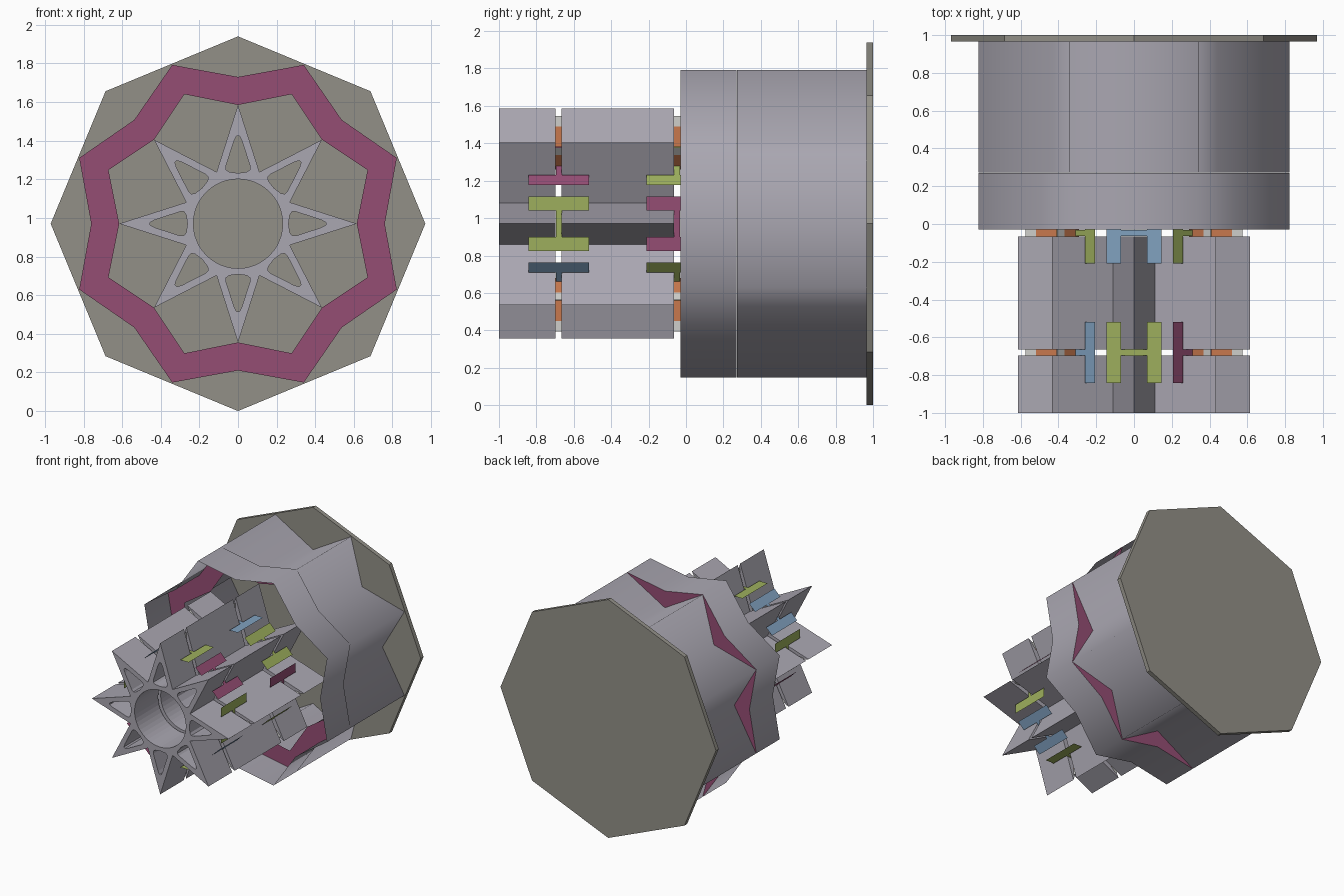
import bpy, bmesh, math
from mathutils import Matrix

if "Cube" in bpy.data.objects:
    bpy.data.objects.remove(bpy.data.objects["Cube"])

CZ = 0.97  # height of the long axis


def mat(name, rgb):
    m = bpy.data.materials.new(name)
    m.diffuse_color = (*rgb, 1)
    m.use_nodes = True
    m.node_tree.nodes["Principled BSDF"].inputs["Base Color"].default_value = m.diffuse_color
    return m


GREY = mat("lavender grey", (0.40, 0.385, 0.44))
STONE = mat("stone grey", (0.29, 0.28, 0.245))
PLUM = mat("plum", (0.30, 0.075, 0.175))
GREEN = mat("leaf green", (0.34, 0.43, 0.11))
BLUE = mat("sky blue", (0.22, 0.36, 0.53))
ORANGE = mat("orange", (0.58, 0.19, 0.075))
PALE = mat("pale grey", (0.62, 0.62, 0.60))


def add(name, verts, faces, material, smooth=False):
    me = bpy.data.meshes.new(name)
    me.from_pydata(verts, [], faces)
    me.materials.append(material)
    bm = bmesh.new()
    bm.from_mesh(me)
    bmesh.ops.recalc_face_normals(bm, faces=bm.faces)
    bm.to_mesh(me)
    bm.free()
    for p in me.polygons:
        p.use_smooth = smooth
    ob = bpy.data.objects.new(name, me)
    bpy.context.collection.objects.link(ob)
    return ob


def pol(r, deg):
    a = math.radians(deg)
    return r * math.cos(a), r * math.sin(a)


def star(valley, tip):
    """16-point outline: first radius at 0, 45.. degrees, second in between."""
    return [pol(tip if i % 2 else valley, 22.5 * i) for i in range(16)]


def band(name, outline_a, ya, outline_b, yb, material, smooth=False):
    """Strip of quads between two outlines at depths ya and yb."""
    n = len(outline_a)
    v = [(x, ya, z + CZ) for x, z in outline_a] + [(x, yb, z + CZ) for x, z in outline_b]
    f = [(i, (i + 1) % n, n + (i + 1) % n, n + i) for i in range(n)]
    return add(name, v, f, material, smooth)


# octagonal back plate
octo = [pol(0.97, 45 * i) for i in range(8)]
verts = [(x, y, z + CZ) for y in (0.965, 1.0) for x, z in octo]
faces = [tuple(range(8)), tuple(range(8, 16))]
faces += [(i, (i + 1) % 8, 8 + (i + 1) % 8, 8 + i) for i in range(8)]
add("back_plate", verts, faces, STONE)

# star-shaped housing: front collar, recessed ring, fluted rear barrel
collar, flute, opening = star(0.76, 0.89), star(0.625, 0.89), star(0.615, 0.726)
band("front_collar", collar, -0.03, collar, 0.27, GREY, True)
band("collar_ring", collar, 0.27, opening, 0.27, PLUM)
band("rear_barrel", flute, 0.272, flute, 0.965, GREY, True)


# eight-pointed core sections, with a round bore and a window in each spike
def window(deg):
    pts = [(0.455, 0.007), (0.43, 0.02), (0.30, 0.062), (0.28, 0.062), (0.268, 0.045),
           (0.262, 0.0)]
    pts += [(r, -t) for r, t in reversed(pts[:-1])]
    a = math.radians(deg)
    return [(r * math.cos(a) - t * math.sin(a), r * math.sin(a) + t * math.cos(a))
            for r, t in pts]


def core(name, y0, y1):
    cu = bpy.data.curves.new(name + "_profile", "CURVE")
    cu.dimensions = "2D"
    cu.fill_mode = "BOTH"
    cu.extrude = (y1 - y0) / 2
    loops = [star(0.615, 0.29), [pol(0.231, 7.5 * i) for i in range(48)]]
    loops += [window(45 * k) for k in range(8)]
    for loop in loops:
        s = cu.splines.new("POLY")
        s.points.add(len(loop) - 1)
        for p, (x, z) in zip(s.points, loop):
            p.co = (x, z, 0, 1)
        s.use_cyclic_u = True
        s.use_smooth = False
    tmp = bpy.data.objects.new(name + "_profile", cu)
    bpy.context.collection.objects.link(tmp)
    dg = bpy.context.evaluated_depsgraph_get()
    me = bpy.data.meshes.new_from_object(tmp.evaluated_get(dg))
    bpy.data.objects.remove(tmp)
    me.transform(Matrix.Translation((0, (y0 + y1) / 2, CZ)) @ Matrix.Rotation(math.pi / 2, 4, "X"))
    me.materials.clear()
    me.materials.append(GREY)
    for p in me.polygons:
        p.use_smooth = False
        p.material_index = 0
    bpy.context.collection.objects.link(bpy.data.objects.new(name, me))


core("core_front", -1.0, -0.697)
core("core_middle", -0.665, -0.065)
core("core_rear", -0.03, 0.27)


# thin plates: rectangles (r0, r1, t0, t1, y0, y1) placed on a spike
def plates(name, deg, rects, material):
    a = math.radians(deg)
    v, f = [], []
    for r0, r1, t0, t1, y0, y1 in rects:
        n = len(v)
        for r, t, y in ((r0, t0, y0), (r1, t1, y0), (r1, t1, y1), (r0, t0, y1)):
            v.append((r * math.cos(a) - t * math.sin(a), y,
                      CZ + r * math.sin(a) + t * math.cos(a)))
        f.append((n, n + 1, n + 2, n + 3))
    add(name, v, f, material)


for g, yc in enumerate((-0.68, -0.048)):
    for k in range(8):
        tag = f"_{g}_{k}"
        # H-shaped link crossing the gap of each spike
        accent = (PLUM, BLUE)[(k // 2) % 2]
        colour = GREEN if k % 2 == g else accent
        R = 0.437
        plates("link" + tag, 45 * k, [
            (R, R, 0.07, 0.145, yc - 0.162, yc + 0.162),
            (R, R, -0.145, -0.07, yc - 0.162, yc + 0.162),
            (R, R, -0.07, 0.07, yc - 0.016, yc + 0.016)], colour)
        # radial struts joining the sections
        plates("strut" + tag, 45 * k, [(0.41, 0.52, 0, 0, yc - 0.018, yc + 0.018)], ORANGE)
        plates("outer_strut" + tag, 45 * k, [(0.52, 0.575, 0, 0, yc - 0.018, yc + 0.018)], PALE)
